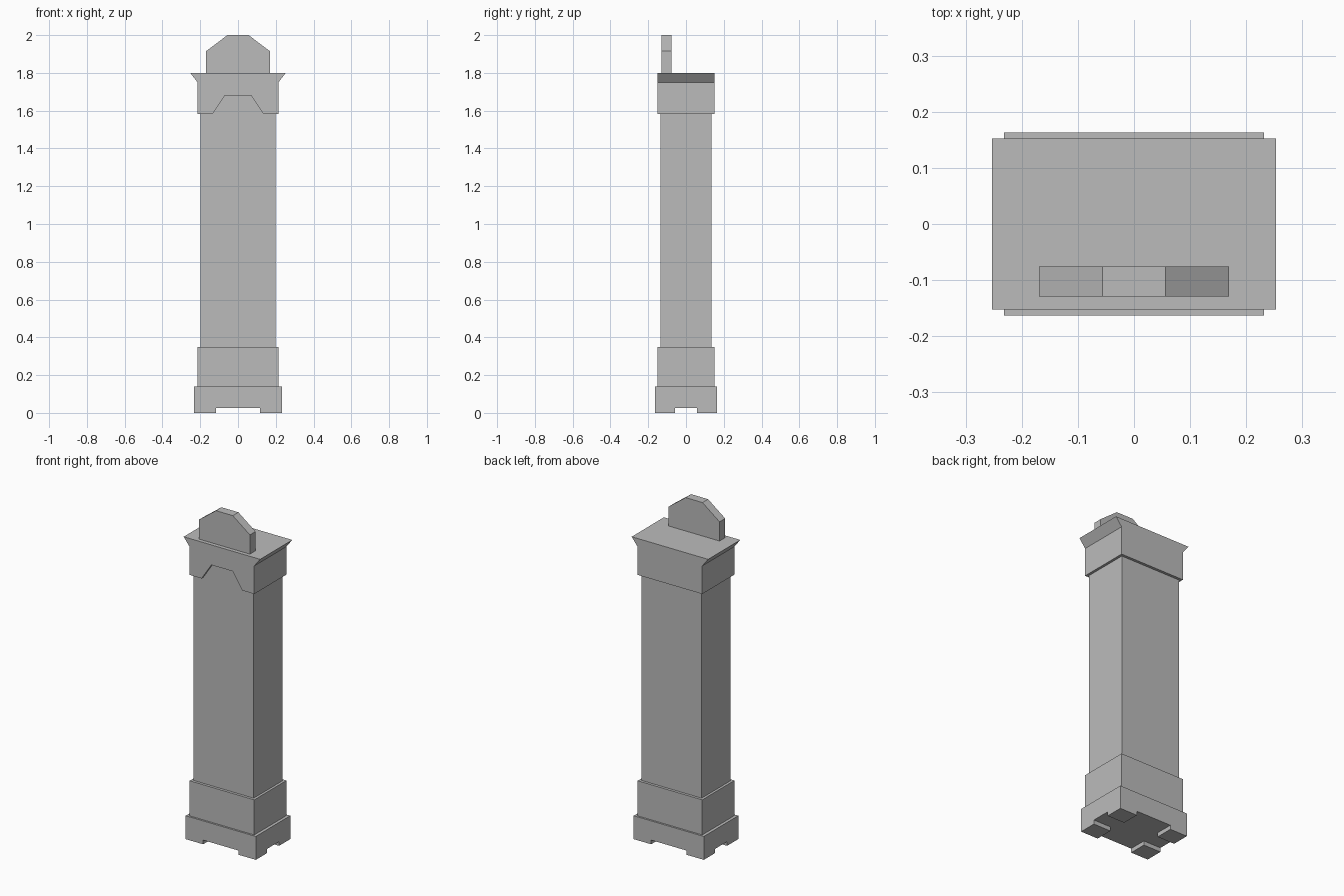
import bpy
import bmesh

cube = bpy.data.objects.get("Cube")
if cube:
    bpy.data.objects.remove(cube, do_unlink=True)

stone = bpy.data.materials.new("plain_grey")
stone.use_nodes = True
grey = (0.5, 0.5, 0.5, 1)
stone.diffuse_color = grey
stone.node_tree.nodes["Principled BSDF"].inputs["Base Color"].default_value = grey


def prism(name, profile, y0, y1):
    """Extrude an x-z profile from y0 back to y1."""
    bm = bmesh.new()
    face = bm.faces.new([bm.verts.new((x, y0, z)) for x, z in profile])
    extruded = bmesh.ops.extrude_face_region(bm, geom=[face])
    for v in extruded["geom"]:
        if isinstance(v, bmesh.types.BMVert):
            v.co.y = y1
    bmesh.ops.recalc_face_normals(bm, faces=bm.faces)
    mesh = bpy.data.meshes.new(name)
    bm.to_mesh(mesh)
    bm.free()
    mesh.materials.append(stone)
    obj = bpy.data.objects.new(name, mesh)
    bpy.context.collection.objects.link(obj)
    return obj


def block(name, x0, x1, y0, y1, z0, z1):
    return prism(name, [(x0, z0), (x1, z0), (x1, z1), (x0, z1)], y0, y1)


def mirrored(half):
    """Complete a right-half outline with its left half."""
    return half + [(-x, z) for x, z in reversed(half)]


# Corner feet
for side, sx in (("left", 1), ("right", -1)):
    for end, sy in (("front", -1), ("back", 1)):
        xs = sorted((0.117 * sx, 0.232 * sx))
        ys = sorted((0.057 * sy, 0.163 * sy))
        block(f"{end}_{side}_foot", *xs, *ys, 0, 0.025)

# Stepped base and shaft
block("base", -0.232, 0.232, -0.163, 0.163, 0.025, 0.14)
block("plinth", -0.214, 0.214, -0.152, 0.152, 0.14, 0.35)
block("shaft", -0.199, 0.199, -0.136, 0.136, 0.35, 1.582)

# Hood with flared cornice, and a front panel with an arched lower edge
cornice = [(0.214, 1.582), (0.214, 1.75), (0.253, 1.8)]
prism("hood", mirrored(cornice), -0.136, 0.152)
arch = [(0.07, 1.68), (0.135, 1.582)]
prism("hood_front", mirrored(arch + cornice), -0.152, -0.136)

# Crest on top
crest = [(0.169, 1.8), (0.169, 1.915), (0.056, 2.0)]
prism("crest", mirrored(crest), -0.129, -0.076)
